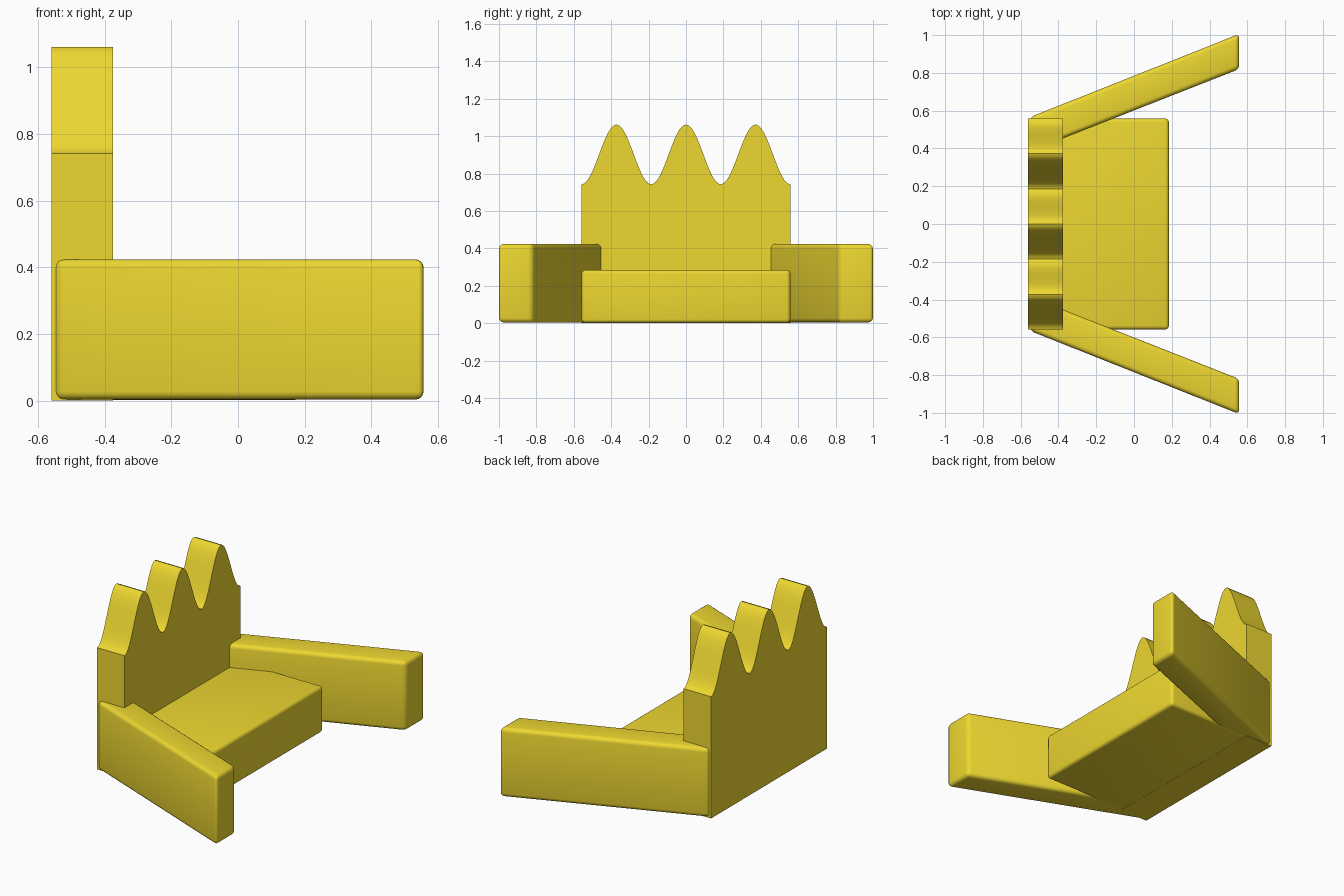
import bpy, bmesh, math
from mathutils import Vector

if "Cube" in bpy.data.objects:
    bpy.data.objects.remove(bpy.data.objects["Cube"])

yellow = bpy.data.materials.new("yellow")
yellow.diffuse_color = (0.85, 0.68, 0.03, 1)
yellow.use_nodes = True
yellow.node_tree.nodes["Principled BSDF"].inputs["Base Color"].default_value = yellow.diffuse_color


def prism(name, outline, sweep, bevel=0.0):
    """Extrude a closed 3D outline along sweep and round its edges."""
    bm = bmesh.new()
    face = bm.faces.new([bm.verts.new(p) for p in outline])
    ext = bmesh.ops.extrude_face_region(bm, geom=[face], use_keep_orig=True)
    moved = [v for v in ext["geom"] if isinstance(v, bmesh.types.BMVert)]
    bmesh.ops.translate(bm, verts=moved, vec=Vector(sweep))
    bmesh.ops.recalc_face_normals(bm, faces=bm.faces[:])
    if bevel:
        bmesh.ops.bevel(bm, geom=bm.edges[:], offset=bevel, segments=4,
                        profile=0.5, affect='EDGES', clamp_overlap=True)
    mesh = bpy.data.meshes.new(name)
    bm.to_mesh(mesh)
    bm.free()
    mesh.materials.append(yellow)
    obj = bpy.data.objects.new(name, mesh)
    bpy.context.collection.objects.link(obj)
    bpy.ops.object.select_all(action='DESELECT')
    obj.select_set(True)
    bpy.context.view_layer.objects.active = obj
    bpy.ops.object.shade_smooth_by_angle(angle=math.radians(35))
    return obj


# Backrest with a three-peaked wavy top
W = 0.558
N = 72
wave = []
for i in range(N + 1):
    y = -W + 2 * W * i / N
    wave.append((-0.56, y, 0.902 + 0.16 * math.cos(2 * math.pi * y / (2 * W / 3))))
prism("backrest", [(-0.56, W, 0), (-0.56, -W, 0)] + wave, (0.185, 0, 0))

# Seat block
prism("seat", [(-0.55, -W, 0.001), (0.185, -W, 0.001), (0.185, W, 0.001), (-0.55, W, 0.001)],
      (0, 0, 0.283), 0.02)

# Splayed armrests, mirrored left and right
for side, label in ((1, "left"), (-1, "right")):
    plan = [(-0.55, 0.385), (0.557, 0.82), (0.557, 1.006), (-0.55, 0.566)]
    prism(f"armrest_{label}", [(x, side * y, 0.003) for x, y in plan],
          (0, 0, 0.421), 0.024)
